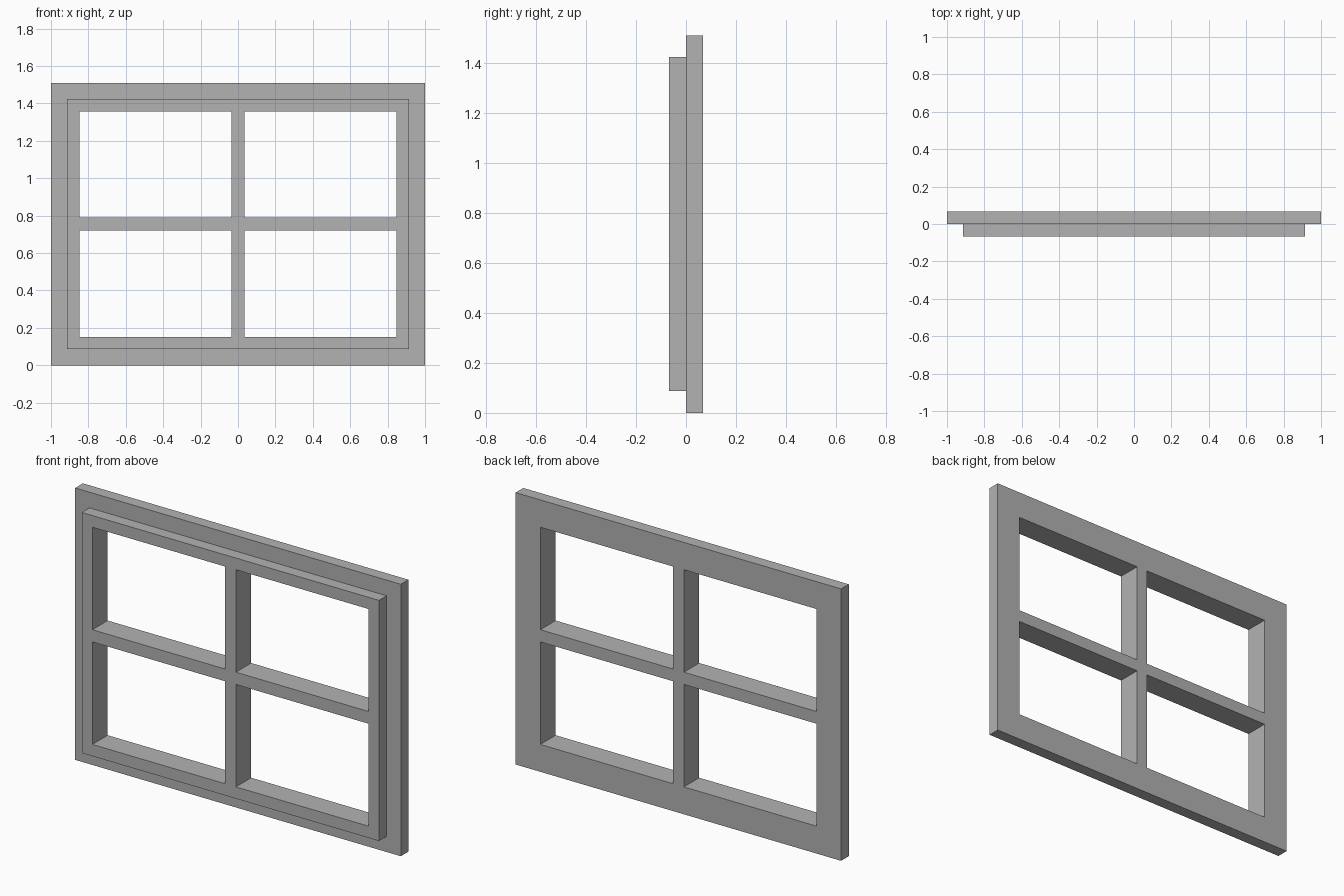
import bpy
import bmesh
from mathutils import Vector

cube = bpy.data.objects.get("Cube")
if cube:
    bpy.data.objects.remove(cube)

HALF_W, HEIGHT, DEPTH = 1.0, 1.51, 0.067
STEP, BORDER, BAR = 0.087, 0.152, 0.034
MID = HEIGHT / 2

paint = bpy.data.materials.new("grey_paint")
paint.use_nodes = True
grey = (0.448, 0.448, 0.448, 1)
paint.diffuse_color = grey
paint.node_tree.nodes["Principled BSDF"].inputs["Base Color"].default_value = grey


def finish(name, bm):
    bmesh.ops.recalc_face_normals(bm, faces=bm.faces)
    mesh = bpy.data.meshes.new(name)
    bm.to_mesh(mesh)
    bm.free()
    mesh.materials.append(paint)
    obj = bpy.data.objects.new(name, mesh)
    bpy.context.collection.objects.link(obj)
    return obj


def stepped_frame(name, profile):
    """Sweep an (inset, y) profile around the rectangle with mitred corners."""
    bm = bmesh.new()
    rings = []
    for sx, sz in ((-1, -1), (1, -1), (1, 1), (-1, 1)):
        rings.append([bm.verts.new((sx * (HALF_W - i), y, MID + sz * (MID - i)))
                      for i, y in profile])
    n = len(profile)
    for c, ring in enumerate(rings):
        after = rings[(c + 1) % 4]
        for k in range(n):
            m = (k + 1) % n
            bm.faces.new((ring[k], ring[m], after[m], after[k]))
    return finish(name, bm)


def bar(name, start, end):
    """Square-edged glazing bar, with open ends where it joins its neighbours."""
    start, end = Vector(start), Vector(end)
    axis = (end - start).normalized()
    side = axis.cross(Vector((0, 1, 0))) * BAR
    deep = Vector((0, DEPTH, 0))
    bm = bmesh.new()
    offsets = (side + deep, side - deep, -side - deep, -side + deep)
    a = [bm.verts.new(start + o) for o in offsets]
    b = [bm.verts.new(end + o) for o in offsets]
    for k in range(4):
        m = (k + 1) % 4
        # Outward winding, since the tube has no end caps
        face = bm.faces.new((a[k], a[m], b[m], b[k]))
        face.normal_update()
        if face.normal.dot(offsets[k] + offsets[m]) < 0:
            face.normal_flip()
    mesh = bpy.data.meshes.new(name)
    bm.to_mesh(mesh)
    bm.free()
    mesh.materials.append(paint)
    obj = bpy.data.objects.new(name, mesh)
    bpy.context.collection.objects.link(obj)


# Outer casing with the narrower sash standing proud of its front
stepped_frame("window_frame", [(0, DEPTH), (0, 0), (STEP, 0), (STEP, -DEPTH),
                               (BORDER, -DEPTH), (BORDER, DEPTH)])

# Upright bar and the two halves of the crossbar
bar("upright_bar", (0, 0, BORDER), (0, 0, HEIGHT - BORDER))
for label, s in (("left", 1), ("right", -1)):
    bar(label + "_crossbar", (s * BAR, 0, MID), (s * (HALF_W - BORDER), 0, MID))
